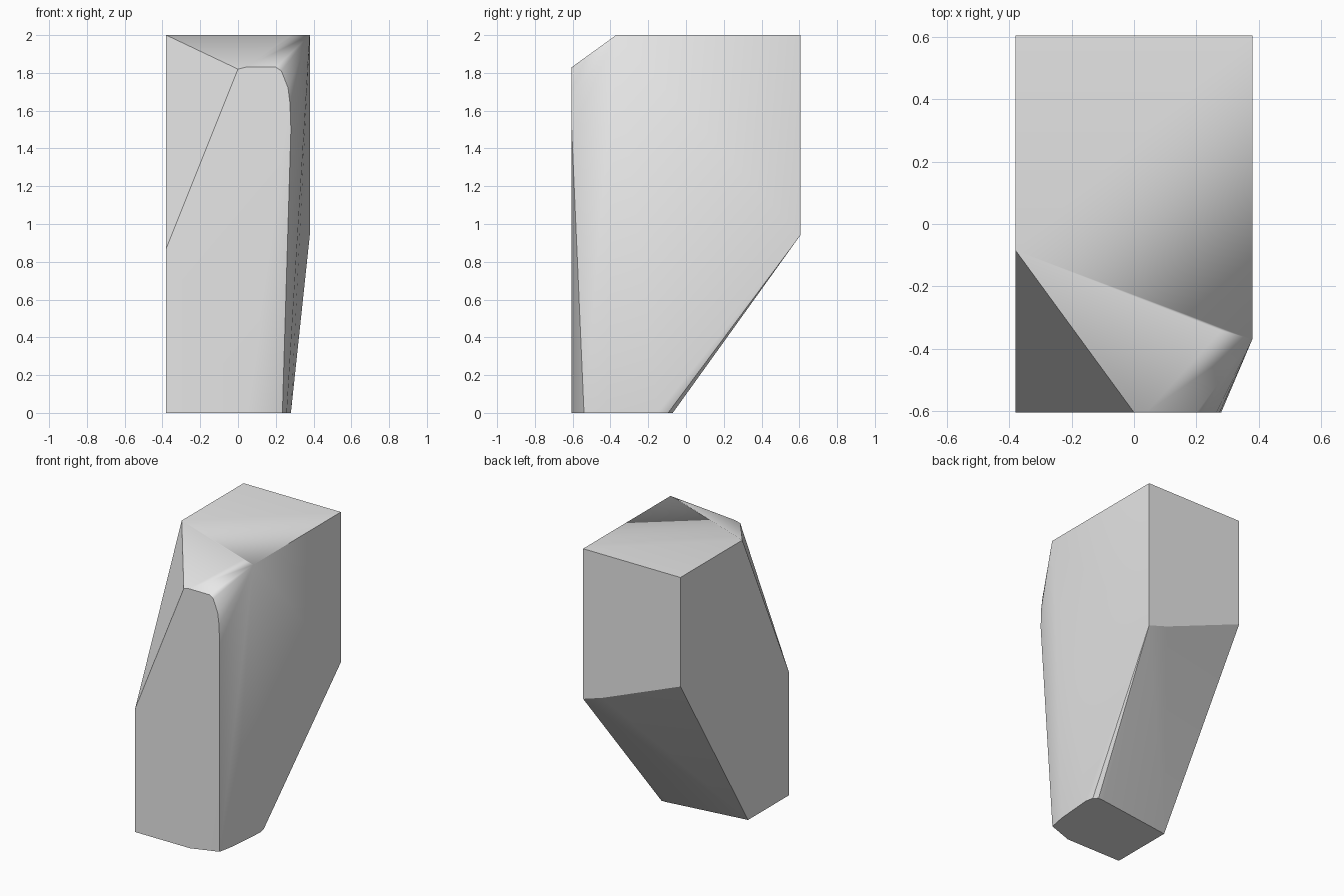
import bpy
import bmesh
import math

cube = bpy.data.objects.get("Cube")
if cube:
    bpy.data.objects.remove(cube, do_unlink=True)

# Overall limits
SIDE, DEPTH, HEIGHT = 0.38, 0.605, 2.0

# Outline of each flat face that bounds the block
top = [(-SIDE, DEPTH), (SIDE, DEPTH), (SIDE, -0.37), (0.28, -0.342), (-SIDE, -0.085)]
base = [(-SIDE, -DEPTH), (0.05, -DEPTH), (0.235, -0.54), (0.258, -0.42),
        (0.28, -0.15), (0.268, -0.095), (0.24, -0.07), (0.2, -0.072), (-SIDE, -0.15)]
front = [(-SIDE, 0.87), (0, 1.82), (0.04, 1.83), (0.2, 1.83), (0.23, 1.81),
         (0.265, 1.72), (0.275, 1.64), (0.28, 1.5)]
back = [(-SIDE, 1.23), (0.23, 0.987), (SIDE, 0.94)]

points = [(x, y, HEIGHT) for x, y in top]
points += [(x, y, 0) for x, y in base]
points += [(x, -DEPTH, z) for x, z in front]
points += [(x, DEPTH, z) for x, z in back]

# Wrap the outlines in one convex skin and merge its coplanar triangles
bm = bmesh.new()
for p in points:
    bm.verts.new(p)
bmesh.ops.convex_hull(bm, input=bm.verts[:])
loose = [v for v in bm.verts if not v.link_faces]
bmesh.ops.delete(bm, geom=loose, context='VERTS')
bmesh.ops.dissolve_limit(bm, angle_limit=math.radians(0.5),
                         verts=bm.verts[:], edges=bm.edges[:])
bmesh.ops.recalc_face_normals(bm, faces=bm.faces[:])
mesh = bpy.data.meshes.new("faceted_block")
bm.to_mesh(mesh)
bm.free()
block = bpy.data.objects.new("faceted_block", mesh)
bpy.context.collection.objects.link(block)

# Plain grey surface
grey = bpy.data.materials.new("light_grey")
grey.use_nodes = True
colour = (0.8, 0.8, 0.8, 1)
grey.diffuse_color = colour
grey.node_tree.nodes["Principled BSDF"].inputs["Base Color"].default_value = colour
mesh.materials.append(grey)

# Soft transitions on the rounded corners, flat large faces
bpy.ops.object.select_all(action='DESELECT')
block.select_set(True)
bpy.context.view_layer.objects.active = block
bpy.ops.object.shade_smooth_by_angle(angle=math.radians(30))
weighted = block.modifiers.new("weighted_normals", 'WEIGHTED_NORMAL')
weighted.keep_sharp = True
